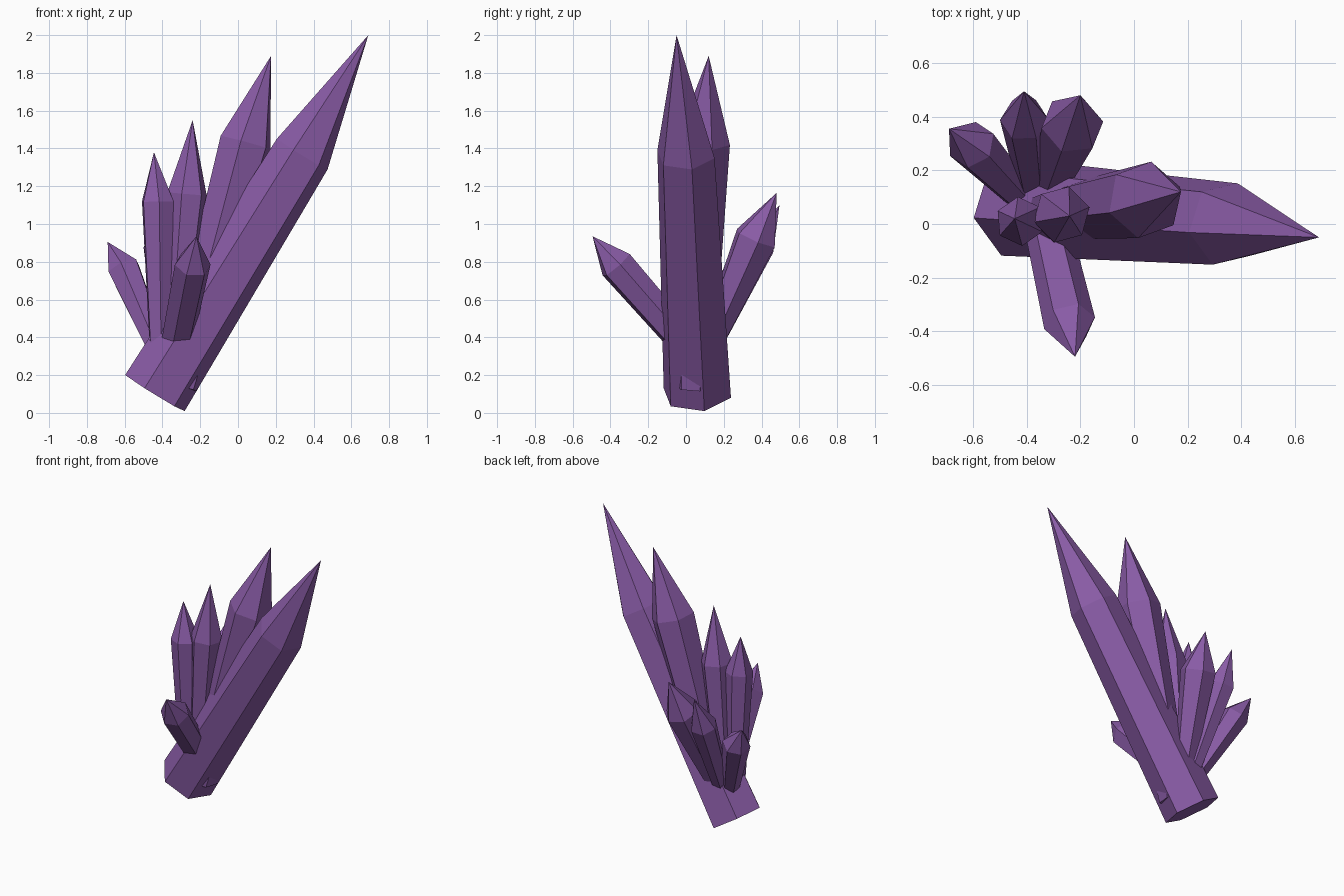
import bpy
import bmesh
from math import cos, sin, radians, tau
from mathutils import Vector

cube = bpy.data.objects.get("Cube")
if cube:
    bpy.data.objects.remove(cube, do_unlink=True)

# Single crystal colour
purple = bpy.data.materials.new("amethyst_purple")
purple.use_nodes = True
colour = (0.25, 0.105, 0.38, 1)
purple.diffuse_color = colour
shader = next(n for n in purple.node_tree.nodes if n.type == "BSDF_PRINCIPLED")
shader.inputs["Base Color"].default_value = colour
shader.inputs["Roughness"].default_value = 0.6


def crystal(name, base, shoulder, tip, base_radius, radius, phase, sides=6):
    """Tapered prism from base to shoulder, closed by a pointed cap."""
    base, shoulder, tip = Vector(base), Vector(shoulder), Vector(tip)
    axis = (shoulder - base).normalized()
    # u leans to the underside of +x, v completes the cross-section frame
    v = axis.cross(Vector((1, 0, 0))).normalized()
    u = v.cross(axis)
    bm = bmesh.new()
    rings = []
    for centre, r in ((base, base_radius), (shoulder, radius)):
        ring = []
        for i in range(sides):
            a = radians(phase) + tau * i / sides
            ring.append(bm.verts.new(centre + u * (r * cos(a)) + v * (r * sin(a))))
        rings.append(ring)
    low, high = rings
    apex = bm.verts.new(tip)
    bm.faces.new(low)
    for i in range(sides):
        j = (i + 1) % sides
        bm.faces.new((low[i], low[j], high[j], high[i]))
        bm.faces.new((high[i], high[j], apex))
    bmesh.ops.recalc_face_normals(bm, faces=bm.faces)
    mesh = bpy.data.meshes.new(name)
    bm.to_mesh(mesh)
    bm.free()
    mesh.materials.append(purple)
    obj = bpy.data.objects.new(name, mesh)
    bpy.context.collection.objects.link(obj)
    return obj


# Two long leaning crystals
crystal("main_crystal", (-0.44, 0.06, 0.105), (0.34, 0.0, 1.37), (0.69, -0.05, 2.0),
        0.188, 0.16, 10)
crystal("second_crystal", (-0.31, 0.04, 0.14), (0.04, 0.09, 1.43), (0.175, 0.12, 1.89),
        0.1, 0.145, 20)

# Upright pair
crystal("upright_crystal_tall", (-0.35, 0.05, 0.2), (-0.27, 0.035, 1.16),
        (-0.24, 0.03, 1.55), 0.06, 0.108, 15)
crystal("upright_crystal_short", (-0.41, 0.03, 0.2), (-0.425, 0.01, 1.12),
        (-0.445, 0.02, 1.38), 0.055, 0.092, 35)

# Front spur
crystal("front_crystal", (-0.33, 0.02, 0.34), (-0.24, -0.37, 0.785),
        (-0.22, -0.495, 0.935), 0.085, 0.097, 10)

# Rear spurs
crystal("rear_crystal_inner", (-0.33, 0.1, 0.3), (-0.23, 0.37, 0.925),
        (-0.2, 0.48, 1.165), 0.06, 0.118, 10)
crystal("rear_crystal_middle", (-0.37, 0.1, 0.28), (-0.41, 0.39, 0.88),
        (-0.41, 0.495, 1.1), 0.055, 0.09, 0)
crystal("rear_crystal_outer", (-0.4, 0.08, 0.28), (-0.605, 0.295, 0.765),
        (-0.69, 0.355, 0.905), 0.055, 0.092, 20)
